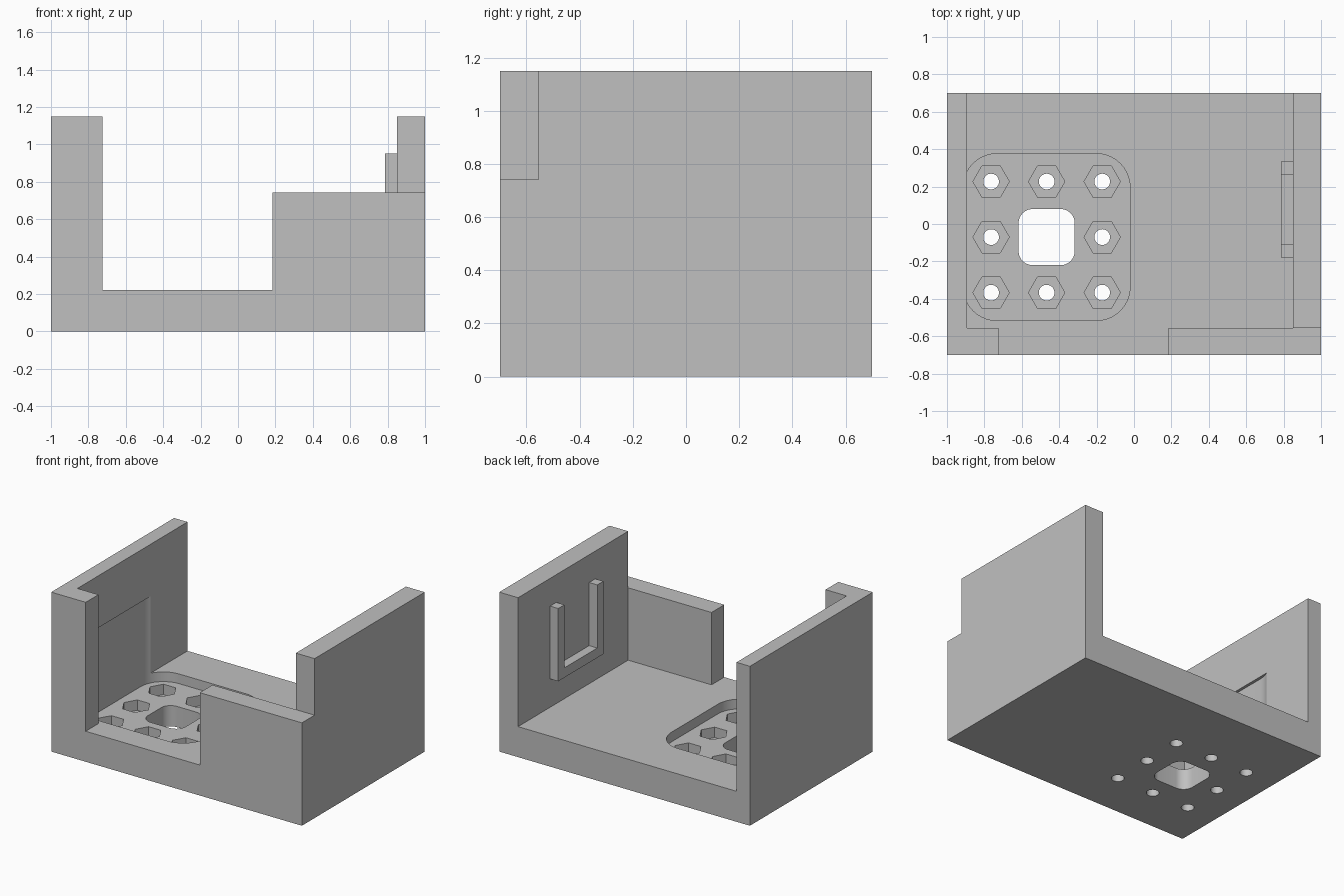
import bpy, bmesh, math
from mathutils import Matrix, Vector

cube = bpy.data.objects.get("Cube")
if cube:
    bpy.data.objects.remove(cube, do_unlink=True)

grey = bpy.data.materials.new("plain grey")
grey.use_nodes = True
COLOUR = (0.53, 0.53, 0.53, 1)
grey.diffuse_color = COLOUR
grey.node_tree.nodes["Principled BSDF"].inputs["Base Color"].default_value = COLOUR


def prism(name, outline, low, high, frame=Matrix()):
    """Extrude a closed 2D outline from low to high along the frame's z."""
    bm = bmesh.new()
    face = bm.faces.new([bm.verts.new((x, y, low)) for x, y in outline])
    top = bmesh.ops.extrude_face_region(bm, geom=[face])["geom"]
    verts = [v for v in top if isinstance(v, bmesh.types.BMVert)]
    bmesh.ops.translate(bm, verts=verts, vec=(0, 0, high - low))
    bm.transform(frame)
    bmesh.ops.recalc_face_normals(bm, faces=bm.faces)
    mesh = bpy.data.meshes.new(name)
    bm.to_mesh(mesh)
    bm.free()
    mesh.materials.append(grey)
    obj = bpy.data.objects.new(name, mesh)
    bpy.context.collection.objects.link(obj)
    return obj


def rect(x0, x1, y0, y1):
    return [(x0, y0), (x1, y0), (x1, y1), (x0, y1)]


def ngon(cx, cy, radius, sides):
    step = math.tau / sides
    return [(cx + radius * math.cos(i * step), cy + radius * math.sin(i * step))
            for i in range(sides)]


def rounded(cx, cy, half, radius, steps=10):
    pts = []
    for quarter, (sx, sy) in enumerate([(1, 1), (-1, 1), (-1, -1), (1, -1)]):
        for i in range(steps + 1):
            a = (quarter + i / steps) * math.pi / 2
            pts.append((cx + sx * (half - radius) + radius * math.cos(a),
                        cy + sy * (half - radius) + radius * math.sin(a)))
    return pts


def select(obj):
    bpy.ops.object.select_all(action="DESELECT")
    obj.select_set(True)
    bpy.context.view_layer.objects.active = obj


def cut(obj, cutter):
    cutter.hide_render = True
    mod = obj.modifiers.new("cut", "BOOLEAN")
    mod.operation = "DIFFERENCE"
    mod.solver = "EXACT"
    mod.object = cutter
    select(obj)
    bpy.ops.object.modifier_apply(modifier=mod.name)
    bpy.data.objects.remove(cutter, do_unlink=True)


FLOOR, TOP, ABOVE = 0.22, 1.15, 1.4
PX, PY = -0.467, -0.07          # centre of the mounting pattern
PITCH = 0.297
sideways = Matrix(((0, 0, 1, 0), (1, 0, 0, 0), (0, 1, 0, 0), (0, 0, 0, 1)))

# Open housing: block with its inside, front gap and front corner removed
housing = prism("housing", rect(-1, 1, -0.7, 0.7), 0, TOP)
cut(housing, prism("inside", rect(-0.893, 0.85, -0.555, 0.9), FLOOR, ABOVE))
cut(housing, prism("front_gap", rect(-0.725, 0.185, -0.9, -0.4), FLOOR, ABOVE))
cut(housing, prism("front_corner", rect(0.1, 1.2, -0.9, -0.555), 0.742, ABOVE))

# Rounded pocket in the floor, biting a little into the side wall
cut(housing, prism("pocket", rounded(PX, PY, 0.446, 0.18), 0.15, 0.775))
cut(housing, prism("centre_opening", rounded(PX, PY, 0.15, 0.075), -0.1, 0.3))

# Ring of eight bolt holes with hexagonal nut seats
for i in (-1, 0, 1):
    for j in (-1, 0, 1):
        if i or j:
            x, y = PX + i * PITCH, PY + j * PITCH
            cut(housing, prism("nut_seat", ngon(x, y, 0.097, 6), 0.075, 0.19))
            cut(housing, prism("bolt_hole", ngon(x, y, 0.042, 32), -0.1, 0.19))

# Cable hole through the left wall
cut(housing, prism("cable_hole", ngon(0.073, 0.688, 0.063, 40), 0.7, 1.2, sideways))

# U-shaped holder inside the left wall
U_SHAPE = [(-0.18, 0.425), (0.335, 0.425), (0.335, 0.95), (0.265, 0.95),
           (0.265, 0.495), (-0.11, 0.495), (-0.11, 0.95), (-0.18, 0.95)]
holder = prism("holder", U_SHAPE, 0.785, 0.85, sideways)

for obj in (housing, holder):
    select(obj)
    bpy.ops.object.shade_smooth_by_angle(angle=math.radians(30))
